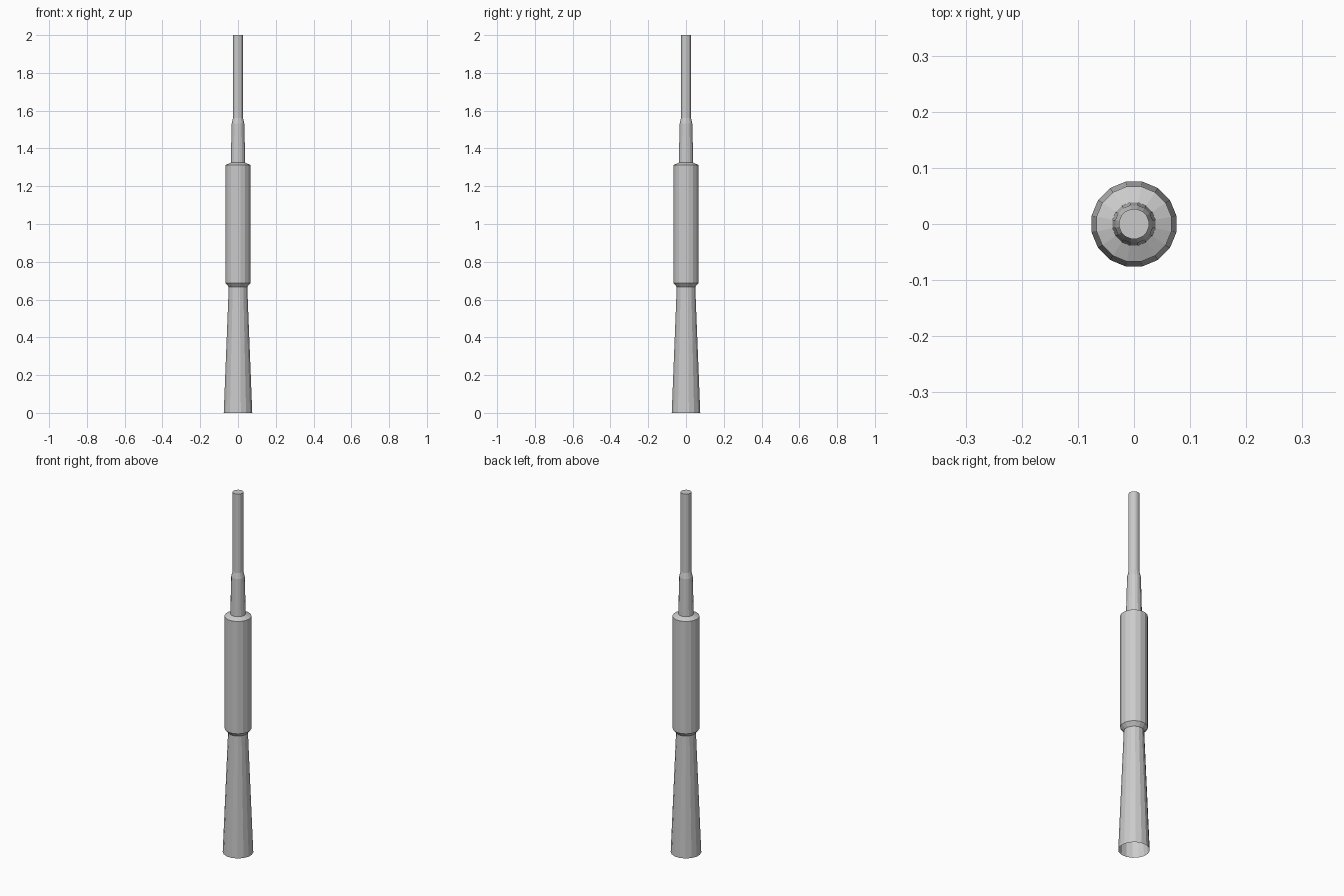
import bpy, bmesh
from math import pi, cos, sin

if "Cube" in bpy.data.objects:
    bpy.data.objects.remove(bpy.data.objects["Cube"])

SIDES = 16


def turned(name, profile, cap_top=False):
    """Revolve (radius, height) points into a flat-faced turned part."""
    bm = bmesh.new()
    rings = []
    for r, z in profile:
        rings.append([bm.verts.new((r * cos((i + 0.5) * 2 * pi / SIDES),
                                    r * sin((i + 0.5) * 2 * pi / SIDES), z))
                      for i in range(SIDES)])
    for lower, upper in zip(rings, rings[1:]):
        for i in range(SIDES):
            j = (i + 1) % SIDES
            bm.faces.new((lower[i], lower[j], upper[j], upper[i]))
    if cap_top:
        bm.faces.new(rings[-1])
    mesh = bpy.data.meshes.new(name)
    bm.to_mesh(mesh)
    bm.free()
    obj = bpy.data.objects.new(name, mesh)
    bpy.context.collection.objects.link(obj)
    return obj


# Tapered base, open underneath
turned("tapered_base", [(0.077, 0), (0.05, 0.667)])

# Thick sleeve with bevelled ends
turned("sleeve", [(0.05, 0.667), (0.068, 0.688), (0.068, 1.312), (0.039, 1.325)])

# Neck with sloped shoulder
turned("neck", [(0.039, 1.325), (0.034, 1.532), (0.027, 1.562)])

# Thin rod with closed tip
turned("rod", [(0.027, 1.562), (0.027, 2.0)], cap_top=True)
